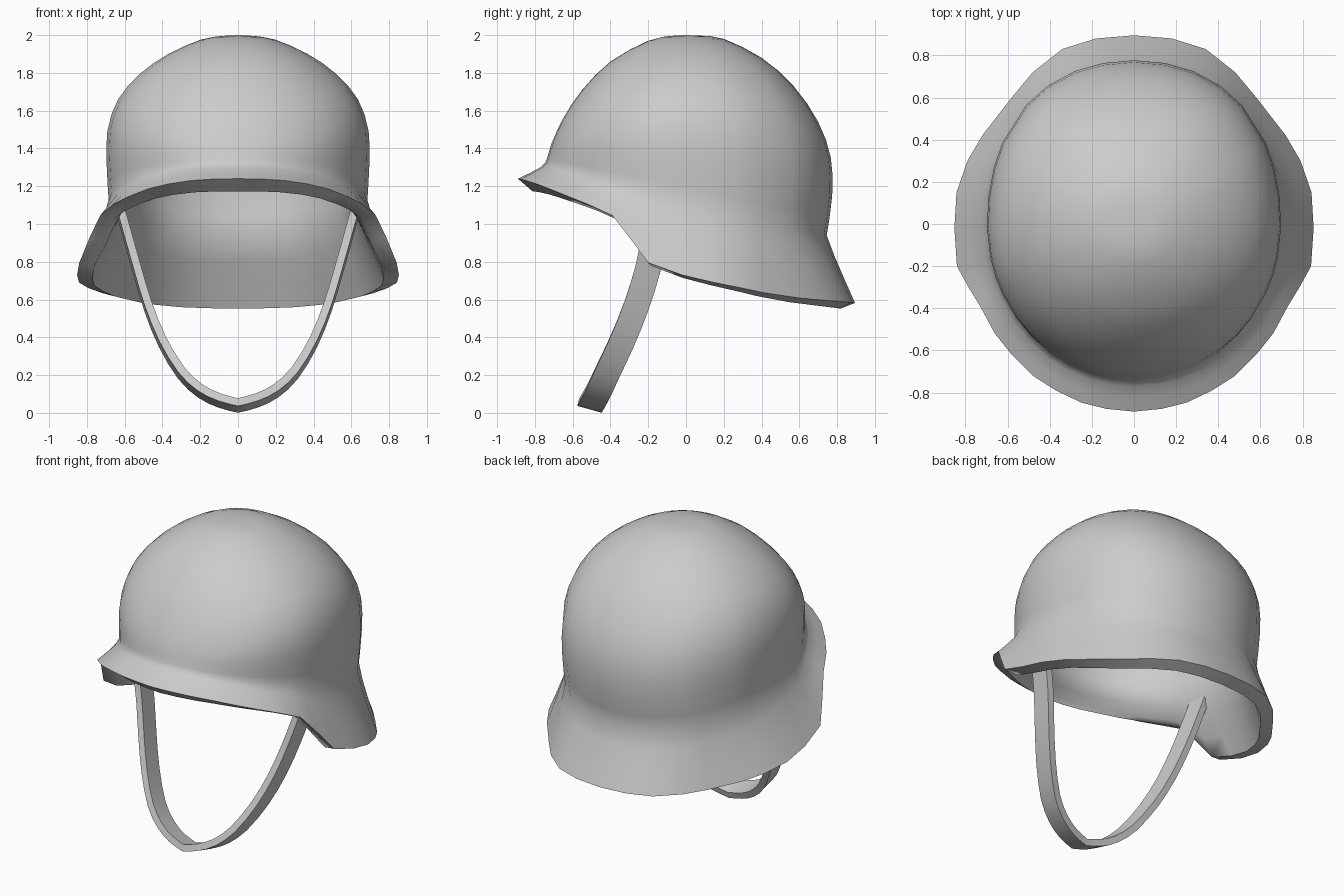
import bpy, bmesh, math
from mathutils import Vector

if "Cube" in bpy.data.objects:
    bpy.data.objects.remove(bpy.data.objects["Cube"])


def make_object(name, verts, faces, angle):
    mesh = bpy.data.meshes.new(name)
    mesh.from_pydata(verts, [], faces)
    bm = bmesh.new()
    bm.from_mesh(mesh)
    bmesh.ops.recalc_face_normals(bm, faces=bm.faces)
    bm.to_mesh(mesh)
    bm.free()
    ob = bpy.data.objects.new(name, mesh)
    bpy.context.collection.objects.link(ob)
    bpy.ops.object.select_all(action='DESELECT')
    bpy.context.view_layer.objects.active = ob
    ob.select_set(True)
    bpy.ops.object.shade_smooth_by_angle(angle=math.radians(angle))
    return ob


def refine(pts):
    """Insert a Catmull-Rom midpoint between neighbouring points."""
    out = []
    for i in range(len(pts) - 1):
        a, b = pts[max(i - 1, 0)], pts[i]
        c, d = pts[i + 1], pts[min(i + 2, len(pts) - 1)]
        out += [b, tuple((9 * (q + r) - p - s) / 16 for p, q, r, s in zip(a, b, c, d))]
    return out + [pts[-1]]


# Rim outline of the right half, from front centre to back centre
rim = [(0, -.89, 1.24), (.13, -.877, 1.238), (.25, -.847, 1.23), (.37, -.79, 1.212),
       (.48, -.72, 1.185), (.58, -.62, 1.145), (.66, -.52, 1.105), (.73, -.39, 1.045),
       (.785, -.3, .93), (.84, -.2, .795), (.852, -.02, .73), (.842, .15, .69),
       (.79, .3, .66), (.72, .42, .635), (.58, .60, .608), (.48, .72, .597),
       (.34, .83, .588), (.18, .88, .584), (0, .895, .582)]
rim = [Vector(p) for p in rim]
rim += [Vector((-p.x, p.y, p.z)) for p in rim[-2:0:-1]]
n = len(rim)

# Dome profiles: front (radius, z), side (radius, z), back (radius, z)
rows = [(.08, 1.996, .08, 1.996, .08, 1.997),
        (.20, 1.970, .20, 1.975, .20, 1.980),
        (.40, 1.860, .37, 1.900, .40, 1.880),
        (.55, 1.710, .52, 1.795, .57, 1.730),
        (.65, 1.560, .635, 1.660, .70, 1.540),
        (.71, 1.430, .692, 1.490, .767, 1.350),
        (.73, 1.365, .695, 1.300, .774, 1.150),
        (.745, 1.325, .685, 1.120, .745, .940)]
rows = refine(rows)


def ring(row):
    yf, zf, xs, zs, yb, zb = row
    pts = []
    for p in rim:
        a = math.atan2(p.x / .85, -p.y / .89)
        c = math.cos(a)
        # the plan is slightly squarer than an ellipse, mostly at the back
        full = 1 + (.008 if c > 0 else .032) * math.sin(2 * a) ** 2
        z = zs + (zf - zb) / 2 * c + ((zf + zb) / 2 - zs) * c * c
        pts.append(Vector((full * xs * math.sin(a), -full * (yf if c > 0 else yb) * c, z)))
    return pts


# Shell: dome rings, then a slightly hollow flare down to the rim
rings = [ring(r) for r in rows]
crease = rings[-1]
for t, k in ((.3, 1), (.65, .7)):
    flare = []
    for a, b in zip(crease, rim):
        out = Vector((b.x, b.y, 0)).normalized()
        flare.append(a.lerp(b, t) - out * k * (.011 - .007 * b.y))
    rings.append(flare)
rings.append(rim)

verts = [Vector((0, 0, 2))] + [p for r in rings for p in r]
faces = [(0, 1 + i, 1 + (i + 1) % n) for i in range(n)]
for r in range(len(rings) - 1):
    for i in range(n):
        j = (i + 1) % n
        a, b = 1 + r * n, 1 + (r + 1) * n
        faces.append((a + i, b + i, b + j, a + j))
shell = make_object("helmet_shell", verts, faces, 60)
solid = shell.modifiers.new("thickness", 'SOLIDIFY')
solid.thickness = .078
solid.offset = -1
bpy.ops.object.modifier_move_to_index(modifier="thickness", index=0)
bpy.ops.object.modifier_apply(modifier="thickness")

# Inner lip of the rim: cut nearly level at the sides, lower at front and back
for v, p in zip(shell.data.vertices[-n:], rim):
    c = -p.y / .89
    drop = .015 + (.052 if c > 0 else .015) * c * c
    v.co = (p.x * .905, p.y * .913, p.z - drop)
bpy.ops.object.shade_smooth_by_angle(angle=math.radians(60))

# Chin strap: flat band swept along a U-shaped path
half = [(0, -.505, .039), (.1, -.49, .066), (.2, -.462, .116), (.3, -.418, .21),
        (.4, -.34, .375), (.475, -.265, .56), (.532, -.205, .75), (.58, -.17, .92),
        (.63, -.14, 1.10)]
half = [Vector(p) for p in refine(half)]
path = [Vector((-p.x, p.y, p.z)) for p in half[:0:-1]] + half
width = Vector((0, .065, -.018))
verts, faces = [], []
for i, p in enumerate(path):
    tangent = path[min(i + 1, len(path) - 1)] - path[max(i - 1, 0)]
    thick = tangent.cross(width).normalized() * .021
    verts += [p + width + thick, p - width + thick, p - width - thick, p + width - thick]
for i in range(len(path) - 1):
    for k in range(4):
        m = (k + 1) % 4
        faces.append((4 * i + k, 4 * i + m, 4 * i + 4 + m, 4 * i + 4 + k))
last = 4 * (len(path) - 1)
faces += [(3, 2, 1, 0), (last, last + 1, last + 2, last + 3)]
make_object("chin_strap", verts, faces, 40)
